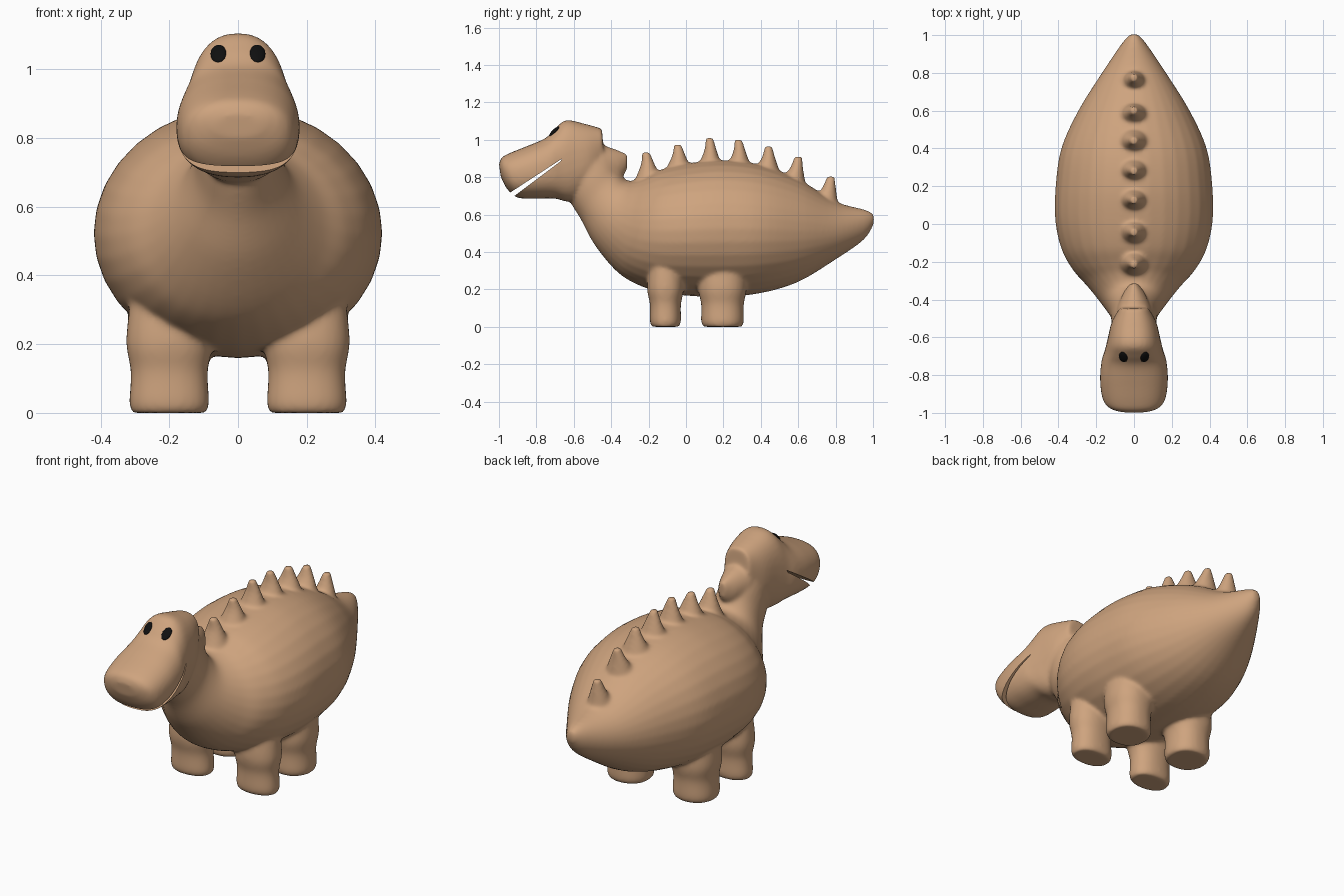
import bpy
import bmesh
from math import sin, cos, pi, copysign
from mathutils import Vector

cube = bpy.data.objects.get("Cube")
if cube:
    bpy.data.objects.remove(cube, do_unlink=True)


def material(name, color):
    mat = bpy.data.materials.new(name)
    mat.use_nodes = True
    mat.diffuse_color = color
    mat.node_tree.nodes["Principled BSDF"].inputs["Base Color"].default_value = color
    return mat


tan = material("tan skin", (0.62, 0.37, 0.21, 1))
black = material("black eye", (0.005, 0.005, 0.005, 1))


def smooth_rings(rings, steps=5):
    """Catmull-Rom interpolation of ring parameters."""
    r = [Vector(v) for v in rings]
    r = [r[0]] + r + [r[-1]]
    out = []
    for a, b, c, d in zip(r, r[1:], r[2:], r[3:]):
        for i in range(steps):
            t = i / steps
            out.append(b + (c - a) * (t / 2) + (a * 2 - b * 5 + c * 4 - d) * (t * t / 2)
                       + (b * 3 - a - c * 3 + d) * (t ** 3 / 2))
    return out + [r[-1]]


def loft(bm, rings, x=0.0, power=1.0, sides=32):
    """Skin oval rings; each is (y1, z1, y2, z2, half width)."""
    loops = []
    for y1, z1, y2, z2, w in smooth_rings(rings):
        loop = []
        for i in range(sides):
            c, s = cos(2 * pi * i / sides), sin(2 * pi * i / sides)
            c, s = copysign(abs(c) ** power, c), copysign(abs(s) ** power, s)
            loop.append(bm.verts.new((x + w * c, (y1 + y2 + (y1 - y2) * s) / 2,
                                      (z1 + z2 + (z1 - z2) * s) / 2)))
        loops.append(loop)
    faces = [bm.faces.new(loops[0]), bm.faces.new(loops[-1])]
    for a, b in zip(loops, loops[1:]):
        for i in range(sides):
            j = (i + 1) % sides
            faces.append(bm.faces.new((a[i], a[j], b[j], b[i])))
    bmesh.ops.recalc_face_normals(bm, faces=faces)


def make_object(name, bm, mat):
    mesh = bpy.data.meshes.new(name)
    bm.to_mesh(mesh)
    bm.free()
    obj = bpy.data.objects.new(name, mesh)
    bpy.context.collection.objects.link(obj)
    mesh.materials.append(mat)
    return obj


def activate(obj):
    bpy.ops.object.select_all(action="DESELECT")
    obj.select_set(True)
    bpy.context.view_layer.objects.active = obj


bm = bmesh.new()

# Tail, torso and neck in one sweep
loft(bm, [
    (1.005, .60, 1.005, .55, .02),
    (.96, .625, .95, .465, .065),
    (.80, .67, .80, .36, .17),
    (.60, .79, .60, .24, .295),
    (.40, .865, .40, .18, .385),
    (.20, .89, .20, .16, .415),
    (.02, .875, .02, .165, .417),
    (-.12, .845, -.14, .185, .385),
    (-.20, .81, -.28, .235, .325),
    (-.26, .785, -.38, .305, .25),
    (-.32, .785, -.49, .44, .175),
    (-.36, .84, -.56, .57, .13),
    (-.39, .90, -.62, .67, .12),
    (-.44, .96, -.64, .75, .11),
])

# Head with snout
loft(bm, [
    (-1.0, .87, -.99, .80, .07),
    (-.985, .905, -.955, .735, .135),
    (-.94, .93, -.90, .69, .168),
    (-.84, .97, -.80, .685, .18),
    (-.75, 1.01, -.70, .685, .172),
    (-.70, 1.06, -.64, .67, .155),
    (-.64, 1.105, -.58, .68, .14),
    (-.54, 1.085, -.50, .75, .118),
    (-.45, 1.06, -.435, .88, .075),
], power=.85)

# Crest at the nape
loft(bm, [
    (-.47, .98, -.42, .78, .09),
    (-.38, .95, -.345, .80, .055),
    (-.315, .925, -.315, .84, .02),
])

# Back spikes: y and z of the tip, base height, base start and end
for y, z, base, y0, y1 in [
        (-.215, .935, .77, -.28, -.12),
        (-.045, .975, .82, -.12, .04),
        (.125, 1.01, .84, .055, .20),
        (.28, 1.0, .84, .21, .355),
        (.44, .965, .82, .355, .505),
        (.60, .91, .76, .49, .64),
        (.775, .805, .62, .64, .82)]:
    mid = base + (z - base) * .6
    loft(bm, [
        (y0, base, y1, base, .085),
        (y0 * .4 + y * .6, mid, y1 * .4 + y * .6 + .01, mid, .045),
        (y - .022, z, y + .022, z, .018),
    ])

# Legs
for side in (-1, 1):
    for y, depth in ((-.11, .083), (.195, .114)):
        loft(bm, [
            (y - depth + .01, 0, y + depth - .01, 0, .108),
            (y - depth, .03, y + depth, .03, .116),
            (y - depth, .12, y + depth, .12, .112),
            (y - depth - .015, .21, y + depth + .015, .21, .125),
            (y - depth, .36, y + depth, .36, .11),
        ], x=.2 * side, power=.9)

body = make_object("body", bm, tan)

# Fuse all volumes into one soft skin
remesh = body.modifiers.new("fuse", "REMESH")
remesh.mode = "VOXEL"
remesh.voxel_size = .009
soften = body.modifiers.new("soften", "SMOOTH")
soften.factor = .5
soften.iterations = 14

# Mouth slit: a thin wedge cut across the snout
bm = bmesh.new()
outline = [(-.665, .897), (-1.03, .659), (-1.03, .615), (-.67, .885)]
wedge = bm.faces.new([bm.verts.new((-.3, y, z)) for y, z in outline])
sweep = bmesh.ops.extrude_face_region(bm, geom=[wedge])["geom"]
bmesh.ops.translate(bm, vec=(.6, 0, 0),
                    verts=[v for v in sweep if isinstance(v, bmesh.types.BMVert)])
bmesh.ops.recalc_face_normals(bm, faces=bm.faces)
cutter = make_object("mouth_cutter", bm, tan)
cutter.hide_render = True
slit = body.modifiers.new("mouth", "BOOLEAN")
slit.operation = "DIFFERENCE"
slit.solver = "EXACT"
slit.object = cutter

activate(body)
for name in [m.name for m in body.modifiers]:
    bpy.ops.object.modifier_apply(modifier=name)
bpy.data.objects.remove(cutter, do_unlink=True)
bpy.ops.object.shade_smooth_by_angle(angle=.8)
bpy.context.view_layer.update()

# Eyes: flat ovals seated on the brow
for name, x in (("left_eye", .057), ("right_eye", -.057)):
    hit, spot, normal, _ = body.ray_cast(Vector((x, -2, 1.045)), Vector((0, 1, 0)))
    bm = bmesh.new()
    bmesh.ops.create_uvsphere(bm, u_segments=24, v_segments=12, radius=1)
    bmesh.ops.scale(bm, vec=(.023, .036, .009), verts=bm.verts)
    eye = make_object(name, bm, black)
    eye.location = spot
    eye.rotation_euler = Vector((0, 0, 1)).rotation_difference(normal).to_euler()
    activate(eye)
    bpy.ops.object.shade_smooth_by_angle()
